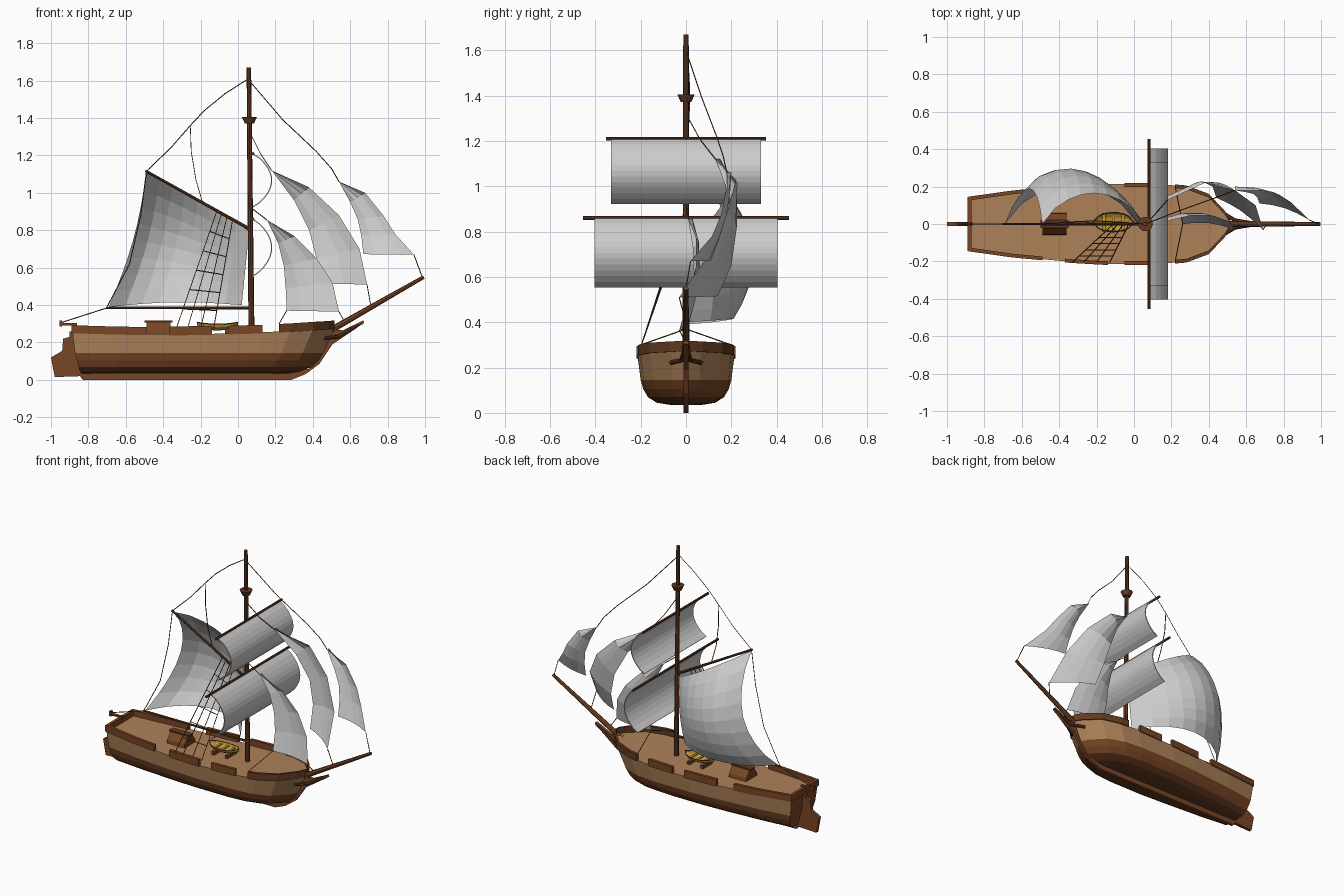
import bpy
from math import sin, cos, pi
from mathutils import Vector

if "Cube" in bpy.data.objects:
    bpy.data.objects.remove(bpy.data.objects["Cube"])


def mat(name, r, g, b):
    m = bpy.data.materials.new(name)
    m.diffuse_color = (r, g, b, 1)
    m.use_nodes = True
    m.node_tree.nodes["Principled BSDF"].inputs["Base Color"].default_value = m.diffuse_color
    return m


PLANK = mat("light_plank", .42, .22, .10)
WOOD = mat("wood", .19, .06, .018)
DARK = mat("dark_wood", .12, .042, .015)
ROPE = mat("rope", .17, .07, .02)
GOLD = mat("boat_wood", .55, .31, .04)


def mesh(name, verts, faces, *mats, idx=None):
    me = bpy.data.meshes.new(name)
    me.from_pydata([tuple(v) for v in verts], [], faces)
    for m in mats:
        me.materials.append(m)
    if idx:
        me.polygons.foreach_set("material_index", idx)
    ob = bpy.data.objects.new(name, me)
    bpy.context.collection.objects.link(ob)
    return ob


def spar(name, a, b, r1, r2, m=DARK, n=8):
    a, b = Vector(a), Vector(b)
    q = (b - a).to_track_quat('Z', 'Y')
    vs = [p + q @ Vector((r * cos(2 * pi * i / n), r * sin(2 * pi * i / n), 0))
          for p, r in ((a, r1), (b, r2)) for i in range(n)]
    fs = [(i, (i + 1) % n, n + (i + 1) % n, n + i) for i in range(n)]
    return mesh(name, vs, fs + [tuple(range(n))[::-1], tuple(range(n, 2 * n))], m)


def rope(name, *pts, r=.0027):
    cu = bpy.data.curves.new(name, 'CURVE')
    cu.dimensions = '3D'
    cu.bevel_depth, cu.bevel_resolution = r, 0
    sp = cu.splines.new('POLY')
    sp.points.add(len(pts) - 1)
    for p, c in zip(sp.points, pts):
        p.co = (*c, 1)
    cu.materials.append(ROPE)
    bpy.context.collection.objects.link(bpy.data.objects.new(name, cu))


def plate(name, prof, y0, y1, m=WOOD):
    n = len(prof)
    vs = [(x, y, z) for y in (y0, y1) for x, z in prof]
    fs = [(i, n + i, n + (i + 1) % n, (i + 1) % n) for i in range(n)]
    return mesh(name, vs, fs + [tuple(range(n)), tuple(range(n, 2 * n))[::-1]], m)


def box(name, x0, x1, y0, y1, z0, z1, m=WOOD):
    return plate(name, [(x0, z0), (x1, z0), (x1, z1), (x0, z1)], y0, y1, m)


def grid(name, nu, nv, fn, *mats):
    vs = [fn(i / nu, j / nv) for j in range(nv + 1) for i in range(nu + 1)]
    w = nu + 1
    fs = [(j * w + i, j * w + i + 1, (j + 1) * w + i + 1, (j + 1) * w + i)
          for j in range(nv) for i in range(nu)]
    return mesh(name, vs, fs, *mats)


def along(pts, t):
    k = min(int(t * (len(pts) - 1)), len(pts) - 2)
    return Vector(pts[k]).lerp(Vector(pts[k + 1]), t * (len(pts) - 1) - k)


# Hull: stations of (x, half width, deck height)
ST = [(-.885, .14, .255), (-.65, .173, .248), (-.34, .202, .244), (-.15, .213, .246),
      (.14, .213, .255), (.28, .2, .262), (.40, .155, .27), (.485, .065, .275), (.515, .012, .278)]


def station(x):
    for a, b in zip(ST, ST[1:]):
        if x <= b[0]:
            f = (x - a[0]) / (b[0] - a[0])
            return [a[i] + f * (b[i] - a[i]) for i in range(3)]
    return ST[-1]


# levels: height, width factor, stern x, bow x
LV = [(None, 1, -.885, .515), (.145, .94, -.872, .455), (.105, .885, -.862, .43),
      (.07, .79, -.853, .395), (.045, .61, -.845, .33), (.036, .36, -.84, .28), (.034, 0, -.84, .27)]
half = [(*lv, 1) for lv in LV] + [(*lv, -1) for lv in LV[-2::-1]]
K = len(half)
verts, faces, idx = [], [], []
for x, w, zt in ST:
    t = (x + .885) / 1.4
    for z, f, a, b, s in half:
        verts.append((a + t * (b - a), s * w * f, z or zt))
for i in range(len(ST) - 1):
    for k in range(K):
        k2 = (k + 1) % K
        faces.append((i * K + k, i * K + k2, (i + 1) * K + k2, (i + 1) * K + k))
        idx.append(0 if k in (0, K - 2, K - 1) else 1 if k in (1, 2, K - 4, K - 3) else 2)
faces += [tuple(range(K)), tuple(range((len(ST) - 1) * K, len(ST) * K))[::-1]]
mesh("hull", verts, faces, PLANK, WOOD, DARK, idx=idx + [1, 1])

# Bulwarks with gaps
for n, (x0, x1, h) in enumerate([(-.885, -.49, .037), (-.37, -.14, .042), (-.05, .13, .04), (.22, .515, .04)]):
    xs = [x0] + [s[0] for s in ST if x0 < s[0] < x1] + [x1]
    for side in (1, -1):
        vs = []
        for x in xs:
            _, w, z = station(x)
            o, i = w + .006, max(w - .014, 0)
            vs += [(x, side * o, z - .006), (x, side * o, z + h), (x, side * i, z + h), (x, side * i, z - .006)]
        fs = [(4 * a + k, 4 * a + (k + 1) % 4, 4 * a + 4 + (k + 1) % 4, 4 * a + 4 + k)
              for a in range(len(xs) - 1) for k in range(4)]
        e = len(vs) - 4
        mesh("bulwark_%d" % n, vs, fs + [(0, 1, 2, 3), (e, e + 1, e + 2, e + 3)], DARK if n == 3 else WOOD)
box("stern_bulwark", -.89, -.87, -.145, .145, .25, .292)

# Keel, stem, rudder, tiller, beak rails
plate("keel_and_stem", [(-.86, .04), (-.83, 0), (.285, 0), (.36, .03), (.435, .085), (.505, .19), (.675, .305),
                        (.67, .318), (.56, .265), (.47, .275), (.43, .14), (.38, .06), (.26, .037)], -.01, .01)
plate("rudder", [(-.84, .02), (-.98, .015), (-1, .12), (-.94, .155), (-.935, .22), (-.9, .23), (-.9, .26),
                 (-.88, .26), (-.86, .1)], -.011, .011)
box("tiller", -.95, -.86, -.008, .008, .292, .304)
box("tiller_post", -.955, -.94, -.01, .01, .285, .318)
for s in (1, -1):
    spar("beak_rail", (.465, s * .065, .222), (.54, s * .02, .232), .01, .01)
    spar("beak_rail_tip", (.54, s * .02, .232), (.67, s * .003, .308), .01, .006)

# Mast, lookout, bowsprit, yards, gaff, boom
spar("mast", (.072, 0, .25), (.058, 0, 1.67), .016, .012)
spar("lookout", (.061, 0, 1.372), (.061, 0, 1.405), .025, .04, n=10)
spar("bowsprit", (.46, 0, .245), (.993, 0, .55), .018, .01, WOOD)
spar("upper_yard", (.08, -.352, 1.21), (.08, .352, 1.21), .008, .008)
spar("lower_yard", (.08, -.455, .86), (.08, .455, .86), .008, .008)
spar("gaff", (.065, 0, .805), (-.495, 0, 1.118), .009, .007)
spar("boom", (.065, 0, .385), (-.705, 0, .385), .008, .006)

# Square sails
for nm, hw, z0, z1 in (("upper_sail", .33, .925, 1.208), ("lower_sail", .403, .555, .858)):
    ob = grid(nm, 1, 12, lambda u, v: (.08 + .1 * max(sin(pi * v), 0) ** .75, hw * (2 * u - 1), z0 + (z1 - z0) * v))
    mod = ob.modifiers.new("thickness", 'SOLIDIFY')
    mod.thickness, mod.offset = .006, 0


# Gaff sail, billowing to port with a free trailing edge
def gaff_sail(u, v):
    low = Vector((.02, 0, .40)).lerp(Vector((-.69, 0, .39)), u)
    top = Vector((.06, 0, .80)).lerp(Vector((-.49, 0, 1.11)), u)
    p = low.lerp(top, v)
    belly = max(sin(pi * v), 0)
    p.x += .03 * belly * u
    p.y = max(sin(pi * u), 0) ** .7 * (.21 - .045 * v) + .19 * belly ** .8 * u
    p.z += .02 * sin(pi * u) * (1 - v)
    return p


grid("gaff_sail", 8, 8, gaff_sail)

# Jibs: leading and trailing edges from head to foot
JIBS = {
    "outer_jib": ([(.54, .18, 1.06), (.68, .18, 1.0), (.78, .155, .875), (.84, .115, .78), (.94, .02, .67)],
                  [(.54, .18, 1.06), (.60, .17, .95), (.64, .16, .86), (.66, .14, .77), (.67, .11, .672)]),
    "middle_jib": ([(.18, .13, 1.12), (.38, .22, 1.03), (.54, .18, .88), (.65, .10, .70), (.69, -.03, .51)],
                   [(.18, .13, 1.12), (.30, .19, .96), (.38, .22, .80), (.42, .2, .65), (.44, .14, .515)]),
    "inner_jib": ([(.155, .01, .855), (.30, .045, .77), (.42, .045, .65), (.505, .015, .52), (.54, -.03, .365)],
                  [(.155, .01, .855), (.215, .03, .73), (.245, .035, .61), (.255, .03, .49), (.26, .0, .37)]),
}
for nm, (lead, trail) in JIBS.items():
    grid(nm, 4, 4, lambda u, v: along(lead, v).lerp(along(trail, v), u) + Vector((0, .02 * sin(pi * u), 0)))

# Rigging
rope("outer_stay", (.06, 0, 1.6), (.24, .07, 1.39), (.42, .135, 1.22), (.5, .165, 1.13), (.54, .18, 1.06))
rope("outer_tack", (.94, .02, .67), (.985, 0, .55))
rope("middle_stay", (.065, 0, 1.32), (.12, .06, 1.21), (.18, .13, 1.12))
rope("middle_tack", (.69, -.03, .51), (.71, 0, .395))
rope("inner_stay", (.07, 0, .92), (.155, .01, .855))
rope("inner_tack", (.54, -.03, .365), (.57, 0, .31))
for s in (1, -1):
    rope("jib_sheet", (.26, 0, .37), (.22, s * .2, .3))
rope("peak_halyard", (.055, 0, 1.61), (-.07, .01, 1.53), (-.18, .015, 1.44), (-.255, .015, 1.36),
     (-.36, .01, 1.24), (-.49, 0, 1.115))
rope("gaff_bridle", (-.255, .015, 1.36), (-.25, .01, 1.22), (-.225, 0, 1.07), (-.19, 0, .95))
rope("leech_rope", (-.49, 0, 1.11), (-.52, 0, .88), (-.58, 0, .62), (-.70, 0, .39))
rope("boom_sheet", (-.70, 0, .385), (-.95, 0, .305))

# Shrouds with ratlines
feet = [Vector((x, -.205, .275)) for x in (-.33, -.27, -.20, -.13)]
tops = [Vector((x, -.005, .80 - .56 * (x - .06))) for x in (-.115, -.09, -.06, -.03)]
for a, b in zip(feet, tops):
    rope("shroud", a, b)
for k in range(1, 6):
    rope("ratline", *[a.lerp(b, k / 6) for a, b in zip(feet, tops)])

# Deck hatch with sloping sides and a ridge board
sec = [(-.06, .24), (.06, .24), (.055, .268), (.018, .314), (-.018, .314), (-.055, .268)]
vs = [(x, y, z) for x in (-.49, -.36) for y, z in sec]
mesh("hatch", vs, [(i, (i + 1) % 6, 6 + (i + 1) % 6, 6 + i) for i in range(6)]
     + [tuple(range(6)), tuple(range(6, 12))], WOOD)
box("hatch_ridge", -.5, -.35, -.022, .022, .308, .318, DARK)


# Small boat on chocks
def boat(u, v):
    t = 2 * u - 1
    w = .052 * max(1 - t * t, 0) ** .6
    return (-.11 + .11 * t, .01 + w * cos(pi * v), .298 + .01 * t * t - (.034 - .018 * t * t) * sin(pi * v))


grid("small_boat", 8, 6, boat, GOLD)
for s in (0, 1):
    rope("boat_rim", *[boat(i / 8, s) for i in range(9)])
for x in (-.16, -.11, -.06):
    box("boat_bench", x - .008, x + .008, -.033, .053, .284, .29, GOLD)
    if x != -.11:
        box("boat_chock", x - .01, x + .01, -.04, .06, .24, .27)
